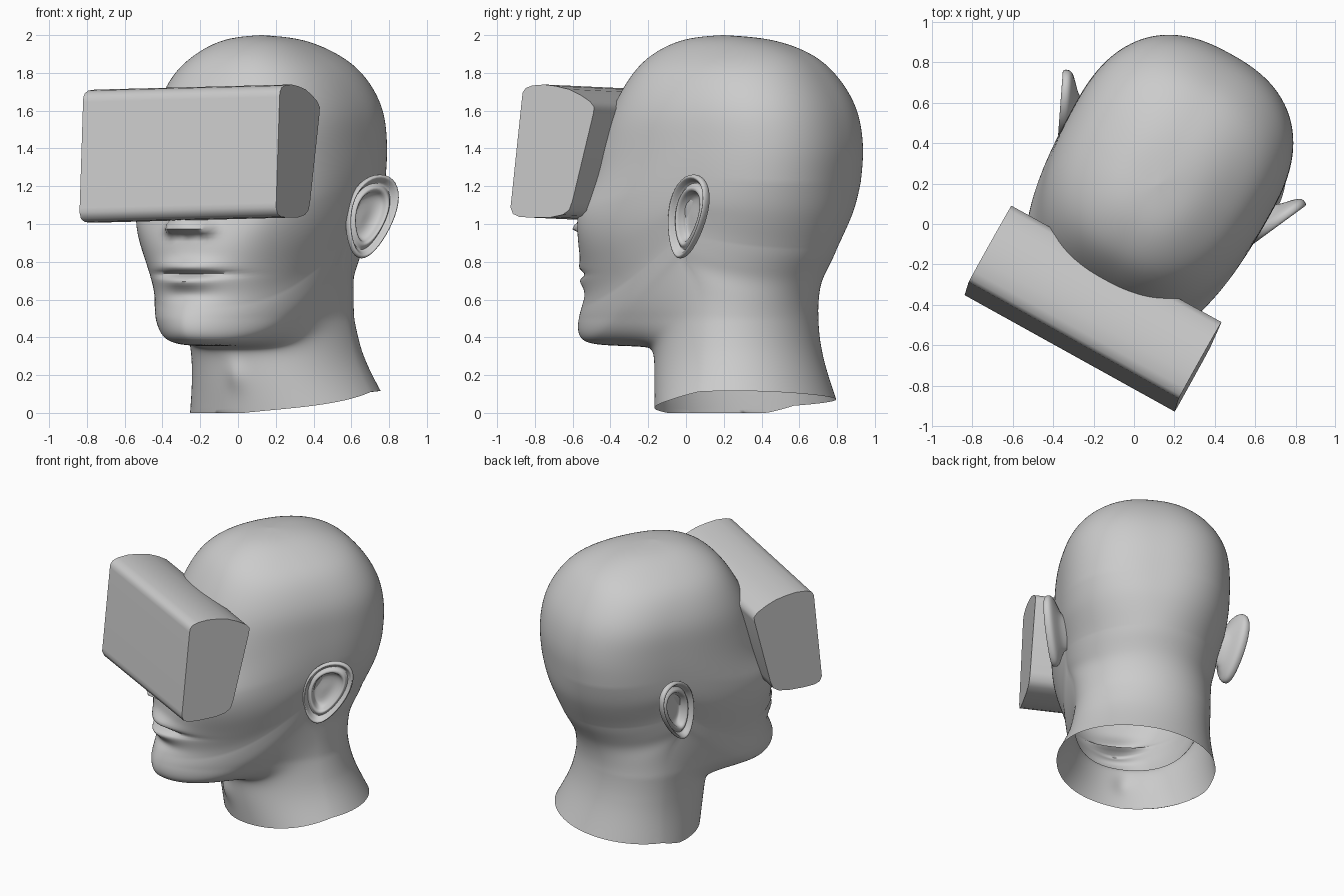
import bpy, bmesh, math
from math import sin, cos, pi, exp
from mathutils import Matrix, Vector

cube = bpy.data.objects.get("Cube")
if cube:
    bpy.data.objects.remove(cube, do_unlink=True)

TURN = Matrix.Rotation(math.radians(-29), 4, 'Z')   # the head looks to its right

grey = bpy.data.materials.new("plain grey")
grey.use_nodes = True
grey.diffuse_color = (0.6, 0.6, 0.6, 1)
grey.node_tree.nodes["Principled BSDF"].inputs["Base Color"].default_value = grey.diffuse_color


def make_object(name, bm, place=Matrix()):
    bmesh.ops.recalc_face_normals(bm, faces=bm.faces)
    mesh = bpy.data.meshes.new(name)
    bm.to_mesh(mesh)
    bm.free()
    mesh.transform(TURN @ place)
    mesh.materials.append(grey)
    obj = bpy.data.objects.new(name, mesh)
    bpy.context.collection.objects.link(obj)
    bpy.ops.object.select_all(action='DESELECT')
    bpy.context.view_layer.objects.active = obj
    obj.select_set(True)
    bpy.ops.object.shade_smooth_by_angle(angle=math.radians(60))
    return obj


def skin(bm, rings):
    """Bridge closed rings of points with quads."""
    loops = [[bm.verts.new(p) for p in ring] for ring in rings]
    for low, high in zip(loops, loops[1:]):
        for i in range(len(low)):
            j = (i + 1) % len(low)
            bm.faces.new((low[i], low[j], high[j], high[i]))
    return loops


def spline(rows, steps, relax=0):
    """Smoothly interpolate rows of numbers, then even them out."""
    out = []
    for k in range(len(rows) - 1):
        a, b, c, d = (rows[min(max(k + o, 0), len(rows) - 1)] for o in (-1, 0, 1, 2))
        for s in range(steps):
            t = s / steps
            out.append([q + t / 2 * (r - p + t * (2 * p - 5 * q + 4 * r - w
                        + t * (3 * (q - r) + w - p))) for p, q, r, w in zip(a, b, c, d)])
    out.append(rows[-1])
    for _ in range(relax):
        middle = [[(p + 2 * q + r) / 4 for p, q, r in zip(*trio)]
                  for trio in zip(out, out[1:], out[2:])]
        out = [out[0], *middle, out[-1]]
    return out


# Head and neck: tilted rings as front y, front z, half width, side y, side z, back y, back z
SECTIONS = [
    (-.07, .0, .525, .40, .075, .86, .09),
    (-.10, .18, .465, .38, .28, .77, .30),
    (-.12, .32, .445, .36, .52, .735, .48),
    (-.20, .35, .455, .32, .70, .74, .60),
    (-.50, .36, .47, .25, .80, .765, .69),
    (-.61, .40, .485, .25, .86, .80, .76),
    (-.62, .50, .495, .27, .92, .84, .83),
    (-.57, .62, .505, .29, .98, .875, .91),
    (-.56, .75, .525, .31, 1.06, .91, 1.0),
    (-.56, .90, .545, .33, 1.14, .94, 1.1),
    (-.49, 1.15, .555, .36, 1.28, .96, 1.25),
    (-.43, 1.4, .555, .38, 1.44, .97, 1.42),
    (-.35, 1.6, .54, .37, 1.62, .93, 1.62),
    (-.25, 1.78, .455, .32, 1.8, .82, 1.8),
    (-.14, 1.9, .32, .27, 1.91, .69, 1.91),
    (.03, 1.98, .17, .24, 1.98, .48, 1.98),
    (.23, 2, .001, .23, 2, .231, 2),
]

# Facial relief: x, z, x radius, radius above, radius below, height
RELIEF = [
    (0, .98, .085, .08, .035, .12),       # nose tip
    (0, 1.12, .07, .14, .10, .06),        # nose bridge
    (.1, .975, .045, .045, .03, .06),     # nostril wings
    (.05, .94, .024, .014, .016, -.03),   # nostrils
    (0, .77, .17, .045, .025, .045),      # upper lip
    (0, .70, .15, .025, .04, .05),        # lower lip
    (0, .735, .19, .014, .014, -.04),     # mouth line
    (0, .62, .14, .03, .03, -.012),       # hollow above the chin
    (.2, 1.25, .10, .08, .08, -.05),      # eye sockets
    (.17, 1.38, .16, .05, .05, .02),      # brows
    (.4, 1.04, .13, .13, .16, .04),       # cheekbones
    (0, .20, .06, .08, .08, .02),         # throat
]


def relief(x, z):
    total = 0
    for cx, cz, rx, up, down, height in RELIEF:
        rz = up if z > cz else down
        total += height * exp(-((abs(x) - cx) / rx) ** 2 - ((z - cz) / rz) ** 2)
    return total


def head_ring(row, count=144):
    fy, fz, half, sy, sz, by, bz = row
    skull = 2 + .45 * min(max((sz - .95) / .3, 0), 1)
    face = skull - .3 * exp(-((sz - .85) / .15) ** 2) + .3 * exp(-((sz - 1.22) / .12) ** 2)
    ring = []
    for i in range(count):
        a = 2 * pi * i / count
        c, s = cos(a), sin(a)
        power = 2 / (face if c > 0 else skull)
        t = abs(c) ** power
        x = half * math.copysign(abs(s) ** power, s)
        ey, ez = (fy, fz) if c > 0 else (by, bz)
        y, z = sy + (ey - sy) * t, sz + (ez - sz) * sin(t * pi / 2)
        if c > 0:
            y -= relief(x, z) * min(1, 2 * t)
        z += .09 * x * max(0, 1 - 3 * z)     # the cut of the neck slants
        ring.append((x + .012 + .12 * max(0, .5 - z), y, max(z, 0)))
    return ring


bm = bmesh.new()
loops = skin(bm, [head_ring(r) for r in spline(SECTIONS, 10, 18)])
bm.faces.new(loops[-1])
make_object("head", bm)

# Ears: an egg outline swept through bowl, ridge, rim and back, as (radius, height)
EAR = [(.05, -.055), (.4, -.055), (.55, -.035), (.62, -.005), (.7, 0), (.8, -.018),
       (.87, 0), (.94, .018), (1, .01), (1, -.012), (.92, -.03), (.7, -.05), (.5, -.075),
       (.42, -.14)]


def ear_ring(radius, height, side, count=40):
    out, normal = Vector((.42, .91, 0)), Vector((.91, -.42, 0))
    ring = []
    for i in range(count):
        a = 2 * pi * i / count
        up = .22 * sin(a)
        across = .15 * cos(a) * (1 + .25 * sin(a)) + .27 * up
        root = min(0, height + .04)          # the root leans forward into the head
        p = Vector((.60, .345, 1.04)) + out * (across * radius + root) + normal * height
        p.z += up * radius
        ring.append((side * p.x + .012, p.y, p.z))
    return ring


for name, side in (("left_ear", 1), ("right_ear", -1)):
    bm = bmesh.new()
    loops = skin(bm, [ear_ring(r, h, side) for r, h in spline(EAR, 3)])
    bm.faces.new(loops[0])
    make_object(name, bm)

# Headset: a rounded side profile (y, z) drawn out across the eyes
PROFILE = [(-.715, 1.075), (-.712, 1.1), (-.652, 1.66), (-.648, 1.685), (-.63, 1.707),
           (-.59, 1.72), (-.52, 1.725), (-.45, 1.717),
           (-.37, 1.70), (-.30, 1.67), (-.24, 1.635), (-.215, 1.605), (-.22, 1.57),
           (-.34, 1.11), (-.36, 1.06), (-.40, 1.035), (-.47, 1.022), (-.58, 1.02), (-.66, 1.024),
           (-.70, 1.04)]
bm = bmesh.new()
ends = skin(bm, [[(x, y, z - 1.37) for y, z in PROFILE] for x in (-.595, .595)])
for end in ends:
    bm.faces.new(end)
tilt = Matrix.Translation((.025, 0, 1.37)) @ Matrix.Rotation(math.radians(-1.3), 4, 'Y')
make_object("headset", bm, tilt)
